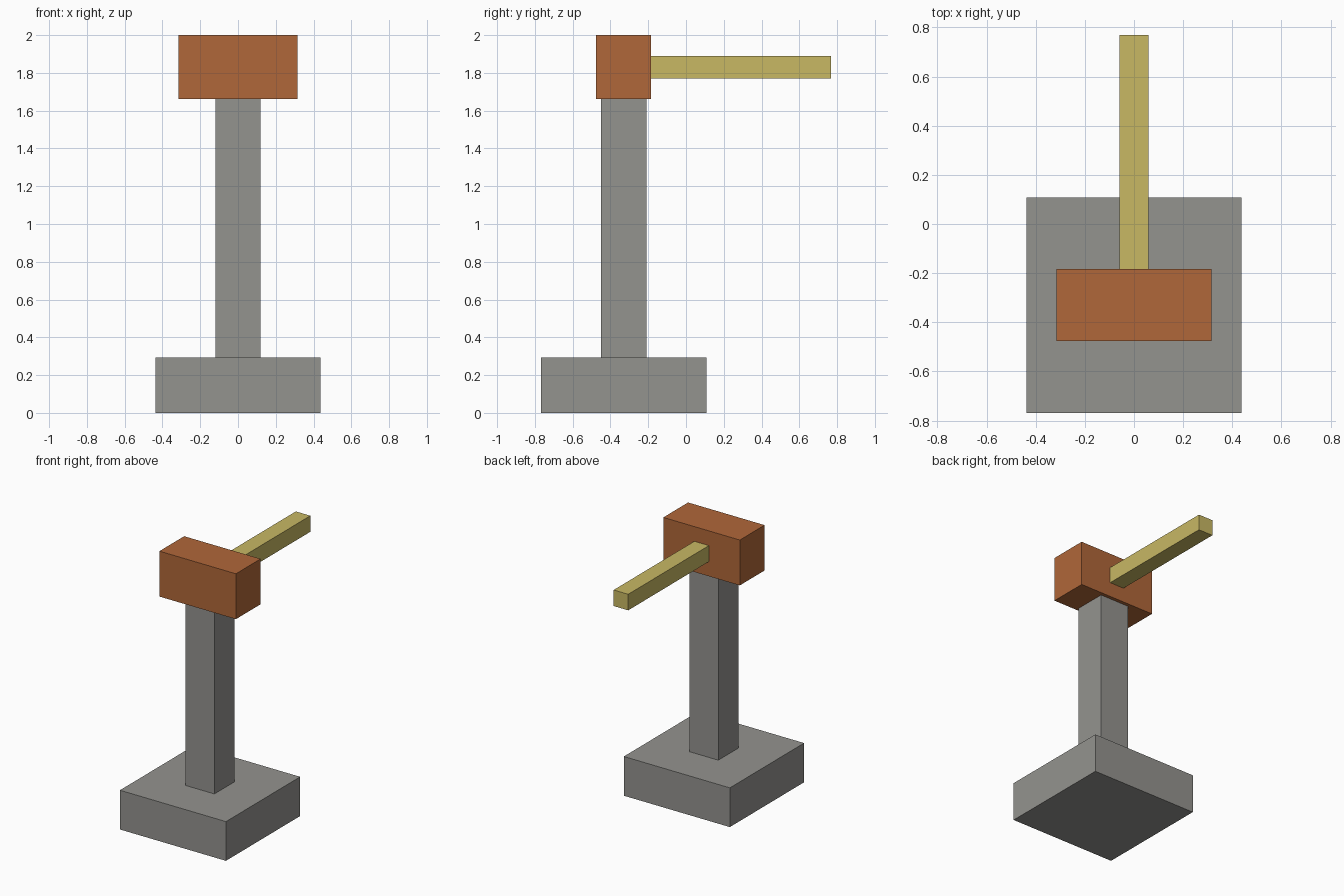
import bpy

if "Cube" in bpy.data.objects:
    bpy.data.objects.remove(bpy.data.objects["Cube"])


def material(name, rgb):
    mat = bpy.data.materials.new(name)
    mat.diffuse_color = (*rgb, 1.0)
    mat.use_nodes = True
    mat.node_tree.nodes["Principled BSDF"].inputs["Base Color"].default_value = mat.diffuse_color
    return mat


def box(name, low, high, mat):
    """Axis-aligned box between two opposite corners."""
    size = [h - l for l, h in zip(low, high)]
    centre = [(h + l) / 2 for l, h in zip(low, high)]
    bpy.ops.mesh.primitive_cube_add(size=1, location=centre)
    obj = bpy.context.object
    obj.name = name
    obj.scale = size
    bpy.ops.object.transform_apply(location=False, rotation=False, scale=True)
    obj.data.materials.append(mat)
    return obj


grey = material("stone_grey", (0.296, 0.292, 0.275))
rust = material("rust_orange", (0.434, 0.136, 0.041))
straw = material("straw_yellow", (0.578, 0.479, 0.127))

# Square plinth and the post standing on it
box("base", (-0.438, -0.768, 0.0), (0.438, 0.108, 0.293), grey)
box("post", (-0.12, -0.45, 0.293), (0.12, -0.21, 1.661), grey)

# Head block on the post, with the arm reaching out of its back
box("head", (-0.316, -0.476, 1.661), (0.316, -0.184, 2.0), rust)
box("arm", (-0.06, -0.184, 1.77), (0.06, 0.768, 1.89), straw)
